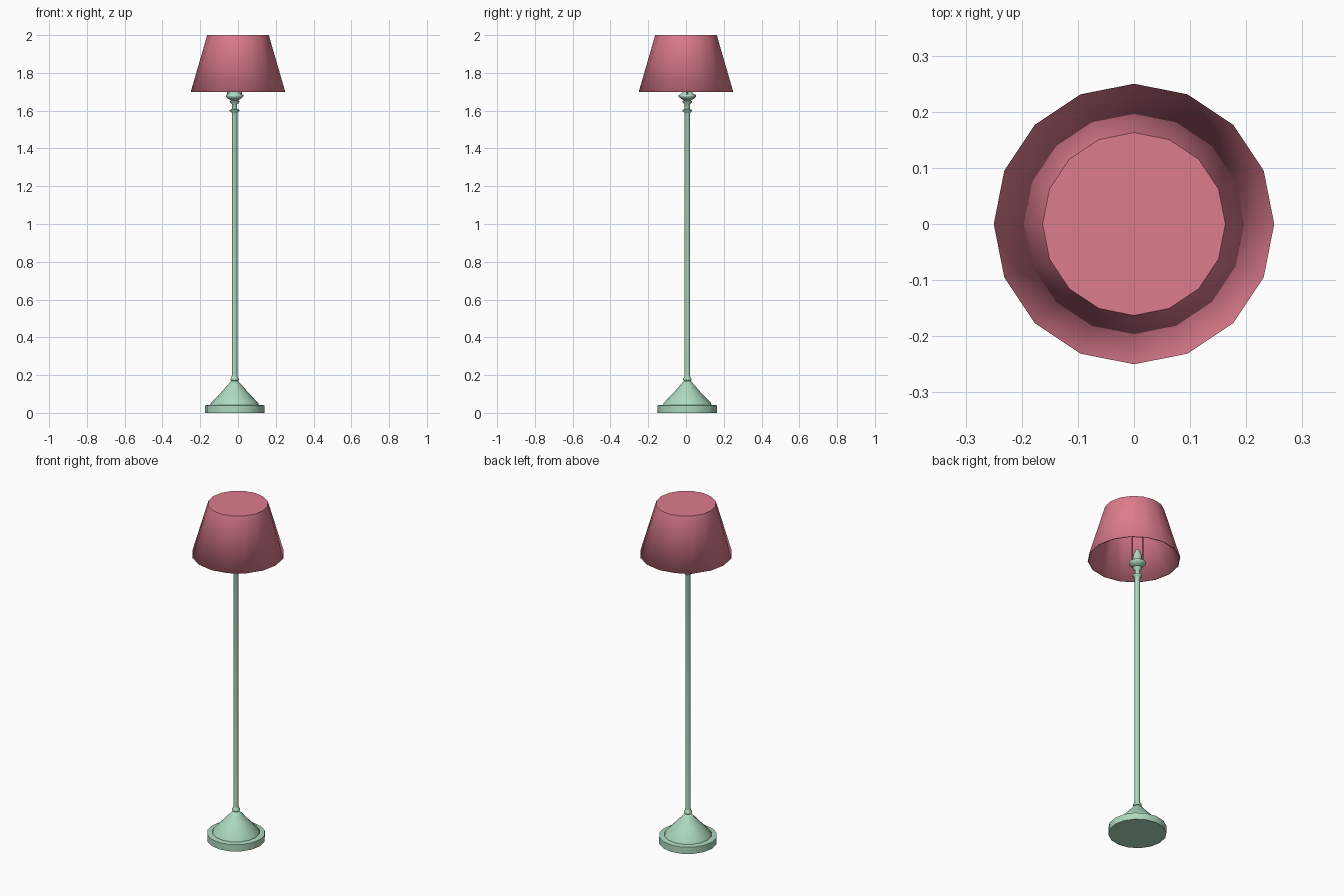
import bpy, bmesh, math

if "Cube" in bpy.data.objects:
    bpy.data.objects.remove(bpy.data.objects["Cube"])

CX, CY = -0.018, 0.007   # the stand sits slightly off the shade's axis
SIDES = 16


def material(name, color):
    m = bpy.data.materials.new(name)
    m.diffuse_color = color
    m.use_nodes = True
    m.node_tree.nodes["Principled BSDF"].inputs["Base Color"].default_value = m.diffuse_color
    return m


GREEN = material("green_paint", (0.42, 0.70, 0.52, 1))
PINK = material("pink_fabric", (0.72, 0.20, 0.27, 1))


def lathe(name, profile, mat, center=(0, 0), cap_start=True, cap_end=True, angle=40):
    """Spin (radius, z) points, listed bottom to top, into a solid."""
    bm = bmesh.new()
    rings = []
    for r, z in profile:
        rings.append([bm.verts.new((center[0] + r * math.cos(2 * math.pi * i / SIDES),
                                    center[1] + r * math.sin(2 * math.pi * i / SIDES), z))
                      for i in range(SIDES)])
    for a, b in zip(rings, rings[1:]):
        for i in range(SIDES):
            j = (i + 1) % SIDES
            bm.faces.new((a[i], a[j], b[j], b[i]))
    if cap_start:
        bm.faces.new(rings[0][::-1])
    if cap_end:
        bm.faces.new(rings[-1])
    mesh = bpy.data.meshes.new(name)
    bm.to_mesh(mesh)
    bm.free()
    ob = bpy.data.objects.new(name, mesh)
    bpy.context.collection.objects.link(ob)
    mesh.materials.append(mat)
    bpy.ops.object.select_all(action='DESELECT')
    ob.select_set(True)
    bpy.context.view_layer.objects.active = ob
    bpy.ops.object.shade_smooth_by_angle(angle=math.radians(angle))
    return ob


# Weighted foot: disc with a conical top
lathe("base", [(0.157, 0), (0.157, 0.04), (0.128, 0.043), (0.125, 0.053),
               (0.07, 0.11), (0.035, 0.15), (0.016, 0.172)], GREEN, (CX, CY), angle=60)

# Pole with a ring at each end
lathe("pole", [(0.016, 0.168), (0.023, 0.175), (0.023, 0.181), (0.016, 0.187),
               (0.0145, 0.2), (0.0145, 1.585), (0.017, 1.592), (0.026, 1.598),
               (0.026, 1.603), (0.015, 1.609)], GREEN, (CX, CY), angle=60)

# Turned neck, knob and finial
lathe("finial", [(0.014, 1.606), (0.014, 1.635), (0.024, 1.643), (0.026, 1.65),
                 (0.018, 1.655), (0.034, 1.663), (0.046, 1.674), (0.046, 1.682),
                 (0.032, 1.69), (0.025, 1.70), (0.022, 1.73), (0.008, 1.762)],
      GREEN, (CX, CY), angle=60)

# Two thin rods that carry the shade
for side, label in ((-1, "left"), (1, "right")):
    lathe(label + "_shade_rod", [(0.004, 1.68), (0.004, 1.996)], PINK,
          (CX + side * 0.036, CY))

# Tapered shade, closed on top and open below
shade = lathe("shade", [(0.25, 1.70), (0.163, 2.0)], PINK, cap_start=False)
wall = shade.modifiers.new("wall", 'SOLIDIFY')
wall.thickness = 0.006
wall.offset = -1
wall.use_even_offset = True
